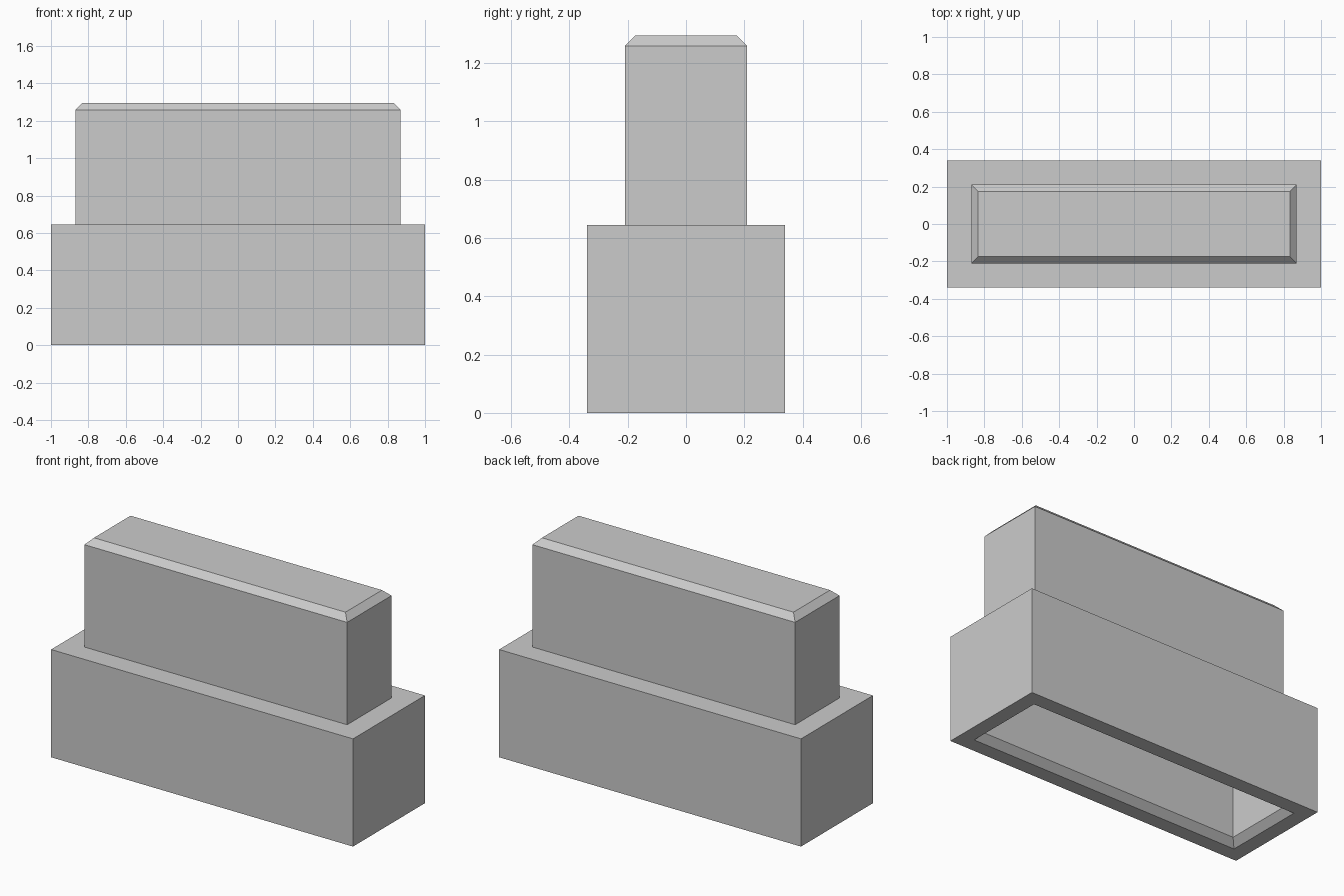
import bpy
import bmesh

default_cube = bpy.data.objects.get("Cube")
if default_cube:
    bpy.data.objects.remove(default_cube, do_unlink=True)

# Main sizes (half extents and heights)
HALF_X, HALF_Y = 1.0, 0.34
WALL = 0.13
BASE_TOP, TOP = 0.645, 1.295
CHAMFER = 0.037
LIP = 0.04
CAVITY_TOP = 0.6

grey = bpy.data.materials.new("plain grey")
grey.use_nodes = True
colour = (0.6, 0.6, 0.6, 1.0)
grey.diffuse_color = colour
grey.node_tree.nodes["Principled BSDF"].inputs["Base Color"].default_value = colour


def ring(bm, inset, z):
    """Rectangle of vertices, inset from the outer footprint."""
    x, y = HALF_X - inset, HALF_Y - inset
    return [bm.verts.new((sx * x, sy * y, z))
            for sx, sy in ((-1, -1), (1, -1), (1, 1), (-1, 1))]


def stepped_block(name, levels):
    """Closed solid skinned through successive (inset, height) rectangles."""
    bm = bmesh.new()
    rings = [ring(bm, inset, z) for inset, z in levels]
    for lower, upper in zip(rings, rings[1:]):
        for i in range(4):
            j = (i + 1) % 4
            bm.faces.new((lower[i], lower[j], upper[j], upper[i]))
    bm.faces.new(rings[0])
    bm.faces.new(rings[-1])
    bmesh.ops.recalc_face_normals(bm, faces=bm.faces)
    mesh = bpy.data.meshes.new(name)
    bm.to_mesh(mesh)
    bm.free()
    mesh.materials.append(grey)
    block = bpy.data.objects.new(name, mesh)
    bpy.context.collection.objects.link(block)
    return block


stepped_block("hollow_stacking_block", [
    (WALL, CAVITY_TOP),         # cavity ceiling
    (WALL, LIP),                # cavity walls
    (WALL - LIP, 0),            # chamfered opening
    (0, 0),                     # bottom rim
    (0, BASE_TOP),              # base walls
    (WALL, BASE_TOP),           # shoulder
    (WALL, TOP - CHAMFER),      # peg walls
    (WALL + CHAMFER, TOP),      # peg chamfer and top
])
